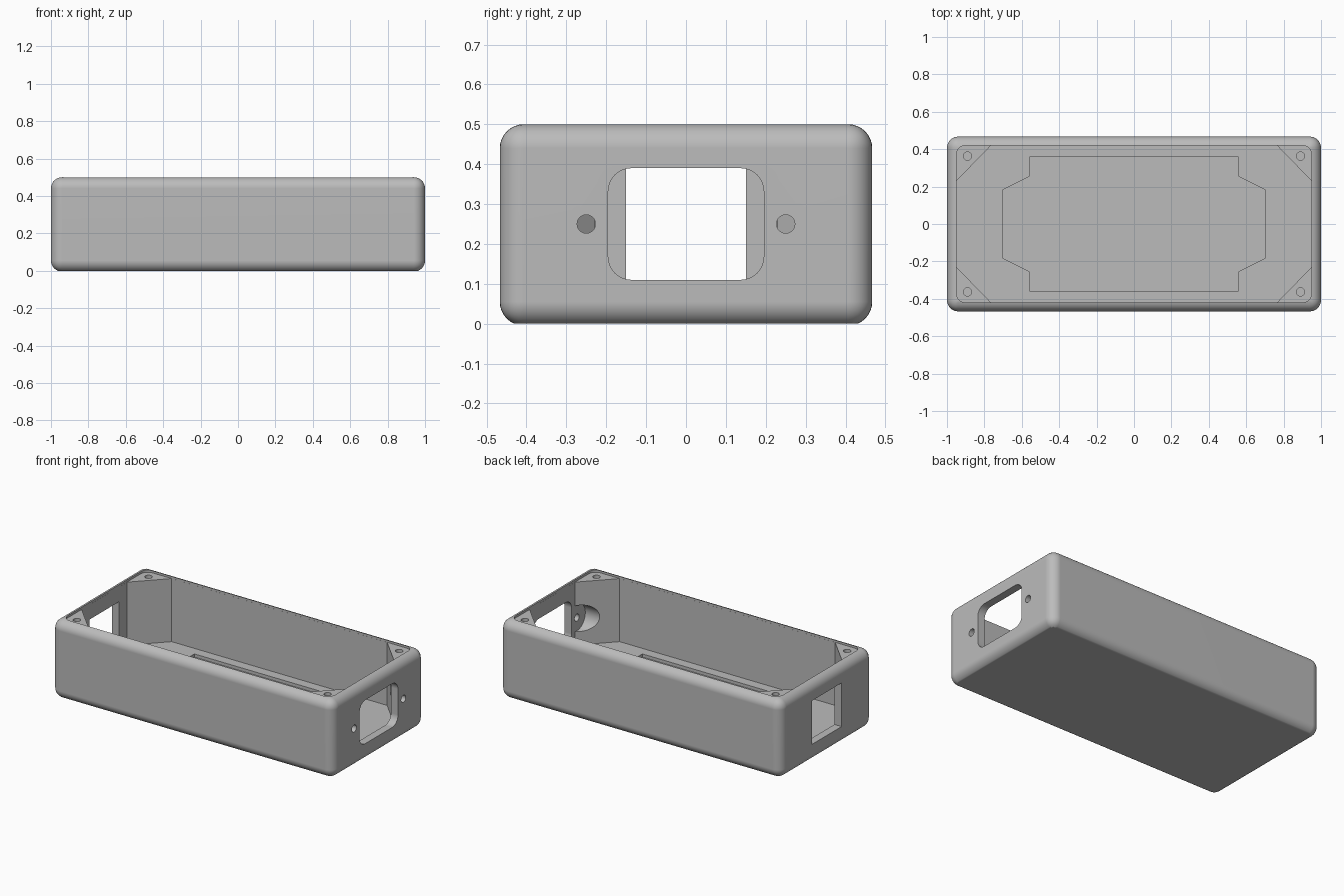
import bpy, bmesh, math
from mathutils import Matrix, Vector

old = bpy.data.objects.get("Cube")
if old:
    bpy.data.objects.remove(old, do_unlink=True)

grey = bpy.data.materials.new("light grey plastic")
grey.use_nodes = True
grey.diffuse_color = (0.5, 0.5, 0.5, 1)
grey.node_tree.nodes["Principled BSDF"].inputs["Base Color"].default_value = (0.5, 0.5, 0.5, 1)


def make_object(name, bm):
    bmesh.ops.recalc_face_normals(bm, faces=bm.faces)
    mesh = bpy.data.meshes.new(name)
    bm.to_mesh(mesh)
    bm.free()
    mesh.materials.append(grey)
    obj = bpy.data.objects.new(name, mesh)
    bpy.context.collection.objects.link(obj)
    return obj


def prism(name, outline, start, end, along_x=False):
    """Extrude a closed outline along z, or an outline of (y, z) along x."""
    place = (lambda a, b: (start, a, b)) if along_x else (lambda a, b: (a, b, start))
    bm = bmesh.new()
    face = bm.faces.new([bm.verts.new(place(a, b)) for a, b in outline])
    moved = bmesh.ops.extrude_face_region(bm, geom=[face])["geom"]
    step = Vector((end - start, 0, 0) if along_x else (0, 0, end - start))
    bmesh.ops.translate(bm, vec=step, verts=[v for v in moved if isinstance(v, bmesh.types.BMVert)])
    return make_object(name, bm)


def circle(cx, cy, r, n=32):
    return [(cx + r * math.cos(2 * math.pi * i / n), cy + r * math.sin(2 * math.pi * i / n))
            for i in range(n)]


def rounded_rect(hx, hy, r, cy=0, n=8):
    points = []
    for q, (sx, sy) in enumerate([(1, 1), (-1, 1), (-1, -1), (1, -1)]):
        for i in range(n + 1):
            a = math.pi / 2 * (q + i / n)
            points.append((sx * (hx - r) + r * math.cos(a), cy + sy * (hy - r) + r * math.sin(a)))
    return points


def rect(hx, hy, cy=0):
    return [(hx, cy + hy), (-hx, cy + hy), (-hx, cy - hy), (hx, cy - hy)]


def mirrored(quarter):
    """Complete a closed outline from its first quadrant, listed from +x round to +y."""
    half = quarter + [(-x, y) for x, y in reversed(quarter)]
    return half + [(-x, -y) for x, y in half]


# Outer body: rounded block, its underside trimmed flat
bm = bmesh.new()
bottom = -0.005
height = 0.5 - bottom
bmesh.ops.create_cube(bm, size=1, matrix=Matrix.Translation((0, 0, bottom + height / 2))
                      @ Matrix.Diagonal((2, 0.934, height, 1)))
bmesh.ops.bevel(bm, geom=bm.edges[:], offset=0.06, segments=8, profile=0.5, affect='EDGES')
case = make_object("enclosure_body", bm)

floor, post_top, wall_x, wall_y = 0.08, 0.485, 0.95, 0.42
cutters = [
    prism("underside_trim", rect(1.2, 0.6), -0.2, 0),
    # Lid seat, then the cavity that leaves four triangular corner posts
    prism("lid_seat", rounded_rect(wall_x, wall_y, 0.05), post_top, 0.7),
    prism("cavity", mirrored([(wall_x - 0.0005, 0.23), (0.765, wall_y - 0.0005)]), floor, 0.6),
    # Shallow stepped pocket in the floor
    prism("floor_pocket", mirrored([(0.7, 0.183), (0.56, 0.253), (0.56, 0.357)]), floor - 0.02, 0.2),
    # End openings
    prism("socket_opening", rounded_rect(0.195, 0.14, 0.058, 0.25), 0.9, 1.1, True),
    prism("square_opening", rect(0.15, 0.14, 0.25), -1.1, -0.9, True),
]
for sy in (-1, 1):
    # Socket screw holes with round clearance cut into the posts
    cutters.append(prism("socket_screw_hole", circle(sy * 0.25, 0.25, 0.023), 0.9, 1.1, True))
    cutters.append(prism("post_clearance", circle(sy * 0.25, 0.25, 0.085), 0.7, wall_x - 0.0005, True))
    for sx in (-1, 1):
        cutters.append(prism("lid_screw_hole", circle(sx * 0.89, sy * 0.363, 0.022), 0.15, 0.6))

bpy.ops.object.select_all(action='DESELECT')
bpy.context.view_layer.objects.active = case
case.select_set(True)
for cutter in cutters:
    mod = case.modifiers.new(cutter.name, 'BOOLEAN')
    mod.operation = 'DIFFERENCE'
    mod.solver = 'EXACT'
    mod.object = cutter
    bpy.ops.object.modifier_apply(modifier=mod.name)
    bpy.data.objects.remove(cutter, do_unlink=True)

# Smooth fillets, crisp edges
bpy.ops.object.shade_smooth_by_angle(angle=math.radians(30))
weighted = case.modifiers.new("even_shading", 'WEIGHTED_NORMAL')
weighted.keep_sharp = True
